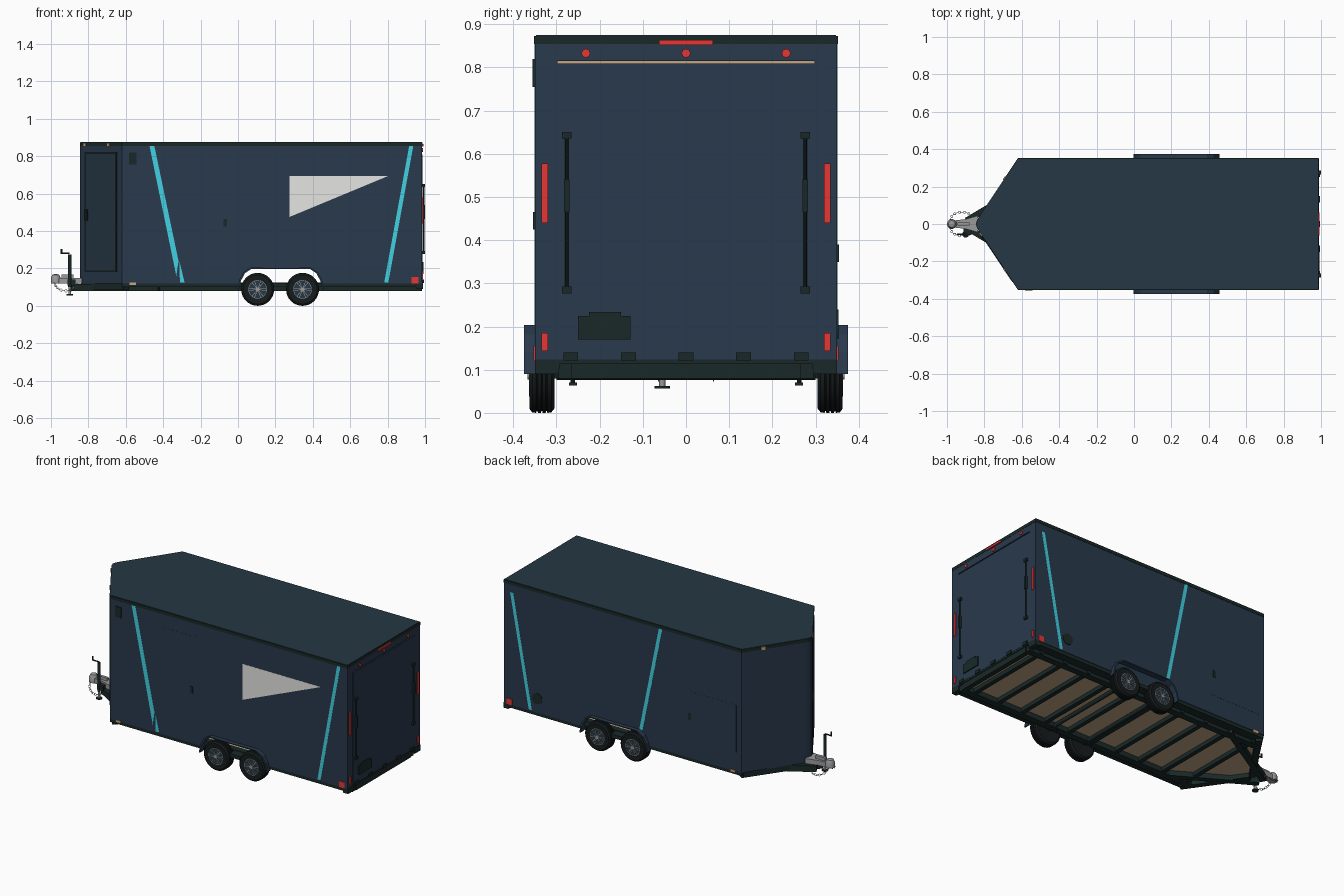
import bpy, bmesh
from math import sin, cos, pi, tau
from mathutils import Vector

if "Cube" in bpy.data.objects:
    bpy.data.objects.remove(bpy.data.objects["Cube"])


def material(name, *rgb):
    m = bpy.data.materials.new(name)
    m.use_nodes = True
    m.diffuse_color = (*rgb, 1)
    m.node_tree.nodes["Principled BSDF"].inputs["Base Color"].default_value = (*rgb, 1)
    return m


NAVY = material("navy paint", .022, .041, .072)
ROOF = material("teal navy", .018, .038, .058)
FRAME = material("frame black", .01, .022, .021)
TYRE = material("tyre rubber", .008, .011, .012)
SILVER = material("silver metal", .32, .32, .33)
CYAN = material("cyan stripe", .055, .64, .76)
WHITE = material("white panel", .78, .79, .76)
RED = material("red lens", .78, .038, .036)
WOOD = material("plywood", .54, .38, .24)
AMBER = material("amber lens", .6, .38, .2)

AXES = {"x": lambda u, v, w: (w, u, v), "y": lambda u, v, w: (u, w, v), "z": lambda u, v, w: (u, v, w)}


def finish(name, bm, mat, smooth=False):
    bmesh.ops.recalc_face_normals(bm, faces=bm.faces)
    me = bpy.data.meshes.new(name)
    bm.to_mesh(me)
    bm.free()
    me.materials.append(mat)
    if smooth:
        me.shade_smooth()
        me.set_sharp_from_angle(angle=.6)
    ob = bpy.data.objects.new(name, me)
    bpy.context.collection.objects.link(ob)
    return ob


def prism(name, pts, lo, hi, mat, axis="z", smooth=False):
    bm = bmesh.new()
    a, b = [[bm.verts.new(AXES[axis](u, v, w)) for u, v in pts] for w in (lo, hi)]
    bm.faces.new(a)
    bm.faces.new(b)
    for i in range(len(a)):
        bm.faces.new((a[i - 1], a[i], b[i], b[i - 1]))
    return finish(name, bm, mat, smooth)


def box(name, x0, x1, y0, y1, z0, z1, mat):
    return prism(name, [(x0, y0), (x1, y0), (x1, y1), (x0, y1)], z0, z1, mat)


def beam(name, a, b, width, z0, z1, mat):
    a, b = Vector(a), Vector(b)
    n = (b - a).orthogonal().normalized() * width / 2
    return prism(name, [a + n, b + n, b - n, a - n], z0, z1, mat)


def lathe(name, profile, centre, mat, axis="y", seg=32):
    """Spin (radius, height) points round an axis through centre."""
    bm = bmesh.new()
    rings = [[bm.verts.new(Vector(centre) + Vector(AXES[axis](r * cos(tau * i / seg), r * sin(tau * i / seg), h)))
              for i in range(seg)] for r, h in profile]
    for p, q in zip(rings, rings[1:]):
        for i in range(seg):
            bm.faces.new((p[i - 1], p[i], q[i], q[i - 1]))
    bm.faces.new(rings[0])
    bm.faces.new(rings[-1])
    return finish(name, bm, mat, True)


def rod(name, r, lo, hi, centre, mat, axis="z", seg=16):
    return lathe(name, [(r, lo), (r, hi)], centre, mat, axis, seg)


def side_plate(name, pts, side, mat, thick=.0008):
    return prism(name, pts, side * .349, side * (.35 + thick), mat, "y")


def rect(x0, x1, z0, z1):
    return [(x0, z0), (x1, z0), (x1, z1), (x0, z1)]


def nose_plate(name, x0, x1, z0, z1, side, mat, thick):
    """Plate lying on the slanted nose wall."""
    on = [Vector((x, side * (.35 + (x + .62) * 1.5))) for x in (x0, x1)]
    n = Vector((-.832, side * .555))
    return prism(name, [on[0] - n * .003, on[1] - n * .003, on[1] + n * thick, on[0] + n * thick], z0, z1, mat)


# Plan outline: square tail, V nose with a rounded tip
tip = [(-.825, .0425), (-.838, .022), (-.845, 0), (-.838, -.022), (-.825, -.0425)]
plan = [(.985, .35), (-.62, .35)] + tip + [(-.62, -.35), (.985, -.35)]

# Shell
half = [(-.212, .135), (-.19, .175), (-.155, .198)]
CX = .228
arch = [(CX + x, z) for x, z in [(-.217, .12)] + half] + [(CX - x, z) for x, z in half[::-1] + [(-.217, .12)]]
for s, tag in ((-1, "right"), (1, "left")):
    wall = [(-.62, .12)] + arch + [(.985, .12), (.985, .86), (-.62, .86)]
    prism(tag + "_side_wall", wall, s * .338, s * .35, NAVY, "y")
    lip = [(CX, .203)] + [(CX + x * 1.04, z + .006) for x, z in half[::-1]] + [(CX - .23, .09)]
    lip += [(CX - .222, .09)] + [(CX + x, z) for x, z in half] + [(CX, .198)]
    lip_mirror = [(2 * CX - x, z) for x, z in lip]
    for part in (lip, lip_mirror):
        prism(tag + "_fender", part, s * .34, s * .375, NAVY, "y")
nose = plan[1:8]
inner = [(x + .012, y * .97) for x, y in nose]
prism("nose_wall", nose + inner[::-1], .12, .86, NAVY, smooth=True)
prism("roof_trim", [(x * 1.001, y * 1.006) for x, y in plan], .854, .873, FRAME)
prism("roof_skin", [(x * .998, y * .994) for x, y in plan], .87, .875, ROOF)
prism("floor", [(x * .985 + .002, y * .86) for x, y in plan], .11, .121, WOOD)

# Rear wall with a narrow slot above the ramp
box("rear_wall", .973, .985, -.35, .35, .12, .809, NAVY)
box("rear_header", .973, .985, -.35, .35, .815, .86, NAVY)
for s in (-1, 1):
    box("rear_slot_end", .973, .985, s * .324 - .026, s * .324 + .026, .809, .815, NAVY)
box("ramp_top_edge", .955, .97, -.3, .3, .805, .82, WOOD)

# Underframe
for s in (-1, 1):
    box("main_rail", -.62, .98, s * .275 - .02, s * .275 + .02, .08, .124, FRAME)
    box("edge_rail", -.62, .985, s * .32 - .027, s * .32 + .027, .1, .1215, FRAME)
    beam("nose_rail", (-.6, s * .33), (-.825, s * .008), .035, .084, .121, FRAME)
    beam("tongue_beam", (-.42, s * .3), (-.895, s * .018), .034, .08, .118, FRAME)
for i in range(10):
    x = -.6 + i * .165
    box("crossmember", x, x + .026, -.3, .3, .086, .112, FRAME)
box("rear_beam", .955, .984, -.265, .265, .08, .113, FRAME)
box("rear_sill", .955, .988, -.35, .35, .113, .124, FRAME)

# Wheels on two axles
for x in (.105, .345):
    rod("axle", .012, -.3, .3, (x, 0, .088), FRAME, "y")
    for s in (-1, 1):
        c = (x, s * .334, .088)
        tread = [(.05, -.027), (.078, -.029), (.087, -.022)]
        for g in (-.011, 0, .011):
            tread += [(.088, g - .002), (.084, g - .001), (.084, g + .001), (.088, g + .002)]
        tread += [(.087, .022), (.078, .029), (.05, .027)]
        lathe("tyre", [(r, s * h) for r, h in tread], c, TYRE)
        rod("rim_dish", .05, s * .02, s * .0275, c, ROOF, "y")
        lathe("rim_ring", [(.047, s * .02), (.047, s * .03), (.0495, s * .03), (.0495, s * .02)], c, SILVER)
        rod("hub_cap", .011, s * .02, s * .033, c, SILVER, "y")
        for i in range(12):
            a = tau * (i // 2) / 6 + (.16 if i % 2 else -.16)
            d, n = Vector((cos(a), sin(a))), Vector((-sin(a), cos(a))) * .0014
            o = Vector((x, .088))
            prism("rim_spoke", [o + d * .01 + n, o + d * .047 + n, o + d * .047 - n, o + d * .01 - n],
                  c[1] + s * .02, c[1] + s * .03, SILVER, "y")
        box("spring_plate", x - .02, x + .02, s * .262 - .009, s * .262 + .009, .063, .07, FRAME)
        rod("spring_bolt", .005, .068, .085, (x, s * .262, 0), FRAME, seg=8)

# Graphics on the sides
side_plate("right_rear_stripe", [(.782, .126), (.804, .126), (.937, .854), (.915, .854)], -1, CYAN)
side_plate("left_rear_stripe", [(.795, .126), (.817, .126), (.943, .808), (.921, .808)], 1, CYAN)
side_plate("front_stripe", [(-.473, .854), (-.447, .854), (-.318, .24), (-.33, .16)], -1, CYAN)
side_plate("stripe_shard", [(-.313, .24), (-.286, .126), (-.311, .126)], -1, CYAN)
side_plate("mid_stripe", [(-.085, .854), (-.062, .854), (.07, .204), (.048, .2)], 1, CYAN)
side_plate("white_pennant", [(.275, .695), (.805, .695), (.275, .475)], -1, WHITE)

# Side door, hatch, vent and lamps
side_plate("side_door", rect(-.25, -.035, .128, .775), -1, NAVY)
side_plate("hatch", rect(-.585, -.25, .235, .525), 1, NAVY)
side_plate("side_door_latch", rect(-.077, -.059, .425, .465), -1, FRAME, .004)
side_plate("hatch_latch", rect(-.28, -.262, .35, .39), 1, FRAME, .004)
side_plate("side_vent", rect(-.582, -.542, .755, .82), -1, FRAME, .005)
rod("side_port", .034, .345, .353, (.76, 0, .205), FRAME, "y", 24)
for s in (-1, 1):
    side_plate("side_marker", rect(-.58, -.545, .111, .126), s, AMBER, .004)
    side_plate("side_tail_lamp", rect(.928, .965, .12, .155), s, RED, .003)
    nose_plate("roof_marker", -.697, -.685, .852, .871, s, AMBER, .006)
nose_plate("front_roof_marker", -.823, -.811, .852, .871, -1, AMBER, .006)

# Nose door
nose_plate("nose_door_seam", -.817, -.647, .18, .822, -1, TYRE, .003)
nose_plate("nose_door", -.809, -.655, .19, .812, -1, ROOF, .004)
nose_plate("nose_door_latch", -.815, -.798, .455, .515, -1, TYRE, .01)

# Rear ramp door and fittings
box("ramp_door", .984, .987, -.3, .3, .126, .808, NAVY)
box("roof_lamp_bar", .98, .992, -.062, .062, .852, .864, RED)
for y in (-.232, 0, .232):
    rod("round_lamp", .0105, .984, .99, (0, y, .833), RED, "x", 8)
for y in (-.267, -.133, 0, .133, .267):
    box("ramp_hinge", .984, .994, y - .017, y + .017, .121, .14, FRAME)
for s in (-1, 1):
    y = s * .327
    box("tall_tail_lamp", .984, .99, y - .0075, y + .0075, .44, .578, RED)
    box("low_tail_lamp", .984, .99, y - .0075, y + .0075, .143, .185, RED)
    box("corner_bracket", .955, .988, s * .322 - .028, s * .322 + .028, .09, .115, FRAME)
    y = s * .276
    rod("lock_bar", .004, .285, .645, (.993, y, 0), FRAME, seg=10)
    box("lock_bar_sleeve", .987, 1, y - .006, y + .006, .465, .54, FRAME)
    for z in (.285, .643):
        box("lock_bar_bracket", .985, .999, y - .011, y + .011, z - .008, z + .008, FRAME)
prism("plate_holder", [(-.25, .17), (-.128, .17), (-.128, .224), (-.15, .224), (-.15, .234),
                       (-.225, .234), (-.225, .224), (-.25, .224)], .984, .993, FRAME, "x")

# Coupler
prism("coupler_body", [(-.835, .045), (-.9, .026), (-.97, .018), (-.97, -.018), (-.9, -.026), (-.835, -.045)],
      .12, .15, SILVER)
lathe("ball_socket", [(.026, .12), (.026, .15), (.018, .166), (.006, .17)], (-.974, 0, 0), SILVER, "z")
box("coupler_latch", -.945, -.88, -.009, .009, .15, .168, SILVER)

# Jack with crank
J = (-.9, -.055)
rod("jack_tube", .009, .1, .275, (*J, 0), FRAME)
rod("jack_leg", .007, .062, .1, (*J, 0), SILVER)
rod("jack_foot", .018, .056, .062, (*J, 0), FRAME)
box("jack_mount", -.912, -.87, -.06, -.02, .11, .14, FRAME)
rod("crank_arm", .004, -.943, -.9, (0, J[1], .28), FRAME, "x", 8)
rod("crank_grip", .005, .278, .303, (-.943, J[1], 0), FRAME, seg=8)

# Safety chains
for s in (-1, 1):
    for i in range(15):
        t = pi * i / 14
        p = (-.92 + .06 * cos(t), s * (.022 + .042 * sin(t)), .125 - .045 * sin(t))
        d = Vector((-.06 * sin(t), s * .042 * cos(t), -.045 * cos(t)))
        rot = d.to_track_quat("X", "Z").to_euler()
        if i % 2:
            rot.rotate_axis("X", pi / 2)
        bpy.ops.mesh.primitive_torus_add(location=p, rotation=rot, major_segments=10, minor_segments=5,
                                         major_radius=.0065, minor_radius=.0014)
        link = bpy.context.object
        link.name = "chain_link"
        link.data.materials.append(SILVER)
